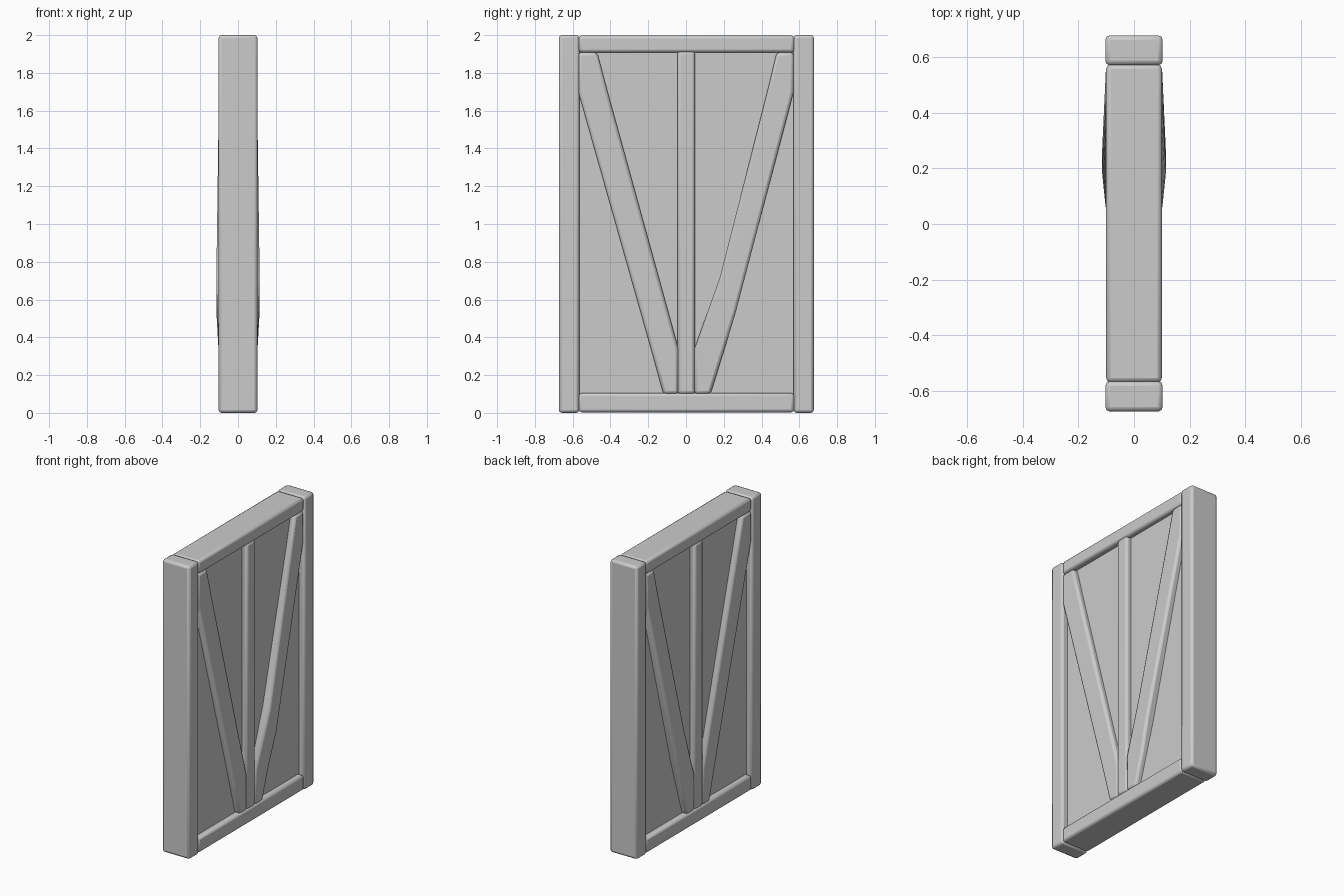
import bpy, bmesh, math

cube = bpy.data.objects.get("Cube")
if cube:
    bpy.data.objects.remove(cube, do_unlink=True)

grey = bpy.data.materials.new("plain_grey")
grey.use_nodes = True
colour = (0.6, 0.6, 0.6, 1)
grey.diffuse_color = colour
grey.node_tree.nodes["Principled BSDF"].inputs["Base Color"].default_value = colour


def strip(name, rows, bevel=0.016):
    """Closed timber from rows of (y, z, y, z, half depth), one row per station."""
    bm = bmesh.new()
    rings = []
    for ya, za, yb, zb, d in rows:
        corners = ((-d, ya, za), (d, ya, za), (d, yb, zb), (-d, yb, zb))
        rings.append([bm.verts.new(c) for c in corners])
    for a, b in zip(rings, rings[1:]):
        for i in range(4):
            j = (i + 1) % 4
            bm.faces.new((a[i], a[j], b[j], b[i]))
    bm.faces.new(rings[0])
    bm.faces.new(rings[-1][::-1])
    bmesh.ops.recalc_face_normals(bm, faces=bm.faces)
    mesh = bpy.data.meshes.new(name)
    bm.to_mesh(mesh)
    bm.free()
    mesh.materials.append(grey)
    obj = bpy.data.objects.new(name, mesh)
    bpy.context.collection.objects.link(obj)
    if bevel:
        mod = obj.modifiers.new("Rounded edges", "BEVEL")
        mod.width = bevel
        mod.segments = 2
        mod.limit_method = "ANGLE"
        mod.angle_limit = math.radians(40)
        bpy.ops.object.select_all(action="DESELECT")
        obj.select_set(True)
        bpy.context.view_layer.objects.active = obj
        bpy.ops.object.shade_smooth_by_angle(angle=math.radians(50))
    return obj


def beam(name, y0, y1, z0, z1, depth, bevel=0.016):
    return strip(name, [(y0, z0, y1, z0, depth), (y0, z1, y1, z1, depth)], bevel)


# Outer frame
for name, y0, y1 in (("front_post", -0.673, -0.565), ("back_post", 0.57, 0.677)):
    beam(name, y0, y1, 0, 2, 0.103)
beam("bottom_rail", -0.568, 0.573, 0.003, 0.105, 0.1)
beam("top_rail", -0.568, 0.573, 1.908, 1.998, 0.1)

# Recessed panel
beam("panel", -0.58, 0.58, 0.05, 1.95, 0.062, bevel=0)

# Centre stud
beam("centre_stud", -0.045, 0.047, 0.1, 1.915, 0.1)

# Straight brace
strip("front_brace", [
    (-0.57, 1.908, -0.47, 1.908, 0.099),
    (-0.57, 1.70, -0.415, 1.70, 0.099),
    (-0.18, 0.32, -0.04, 0.34, 0.099),
    (-0.12, 0.1, -0.04, 0.1, 0.099)])

# Bowed brace, thickest at its bend
strip("back_brace", [
    (0.57, 1.908, 0.48, 1.908, 0.098),
    (0.57, 1.70, 0.43, 1.70, 0.101),
    (0.26, 0.52, 0.18, 0.72, 0.115),
    (0.195, 0.31, 0.045, 0.34, 0.102),
    (0.13, 0.1, 0.045, 0.1, 0.099)])
